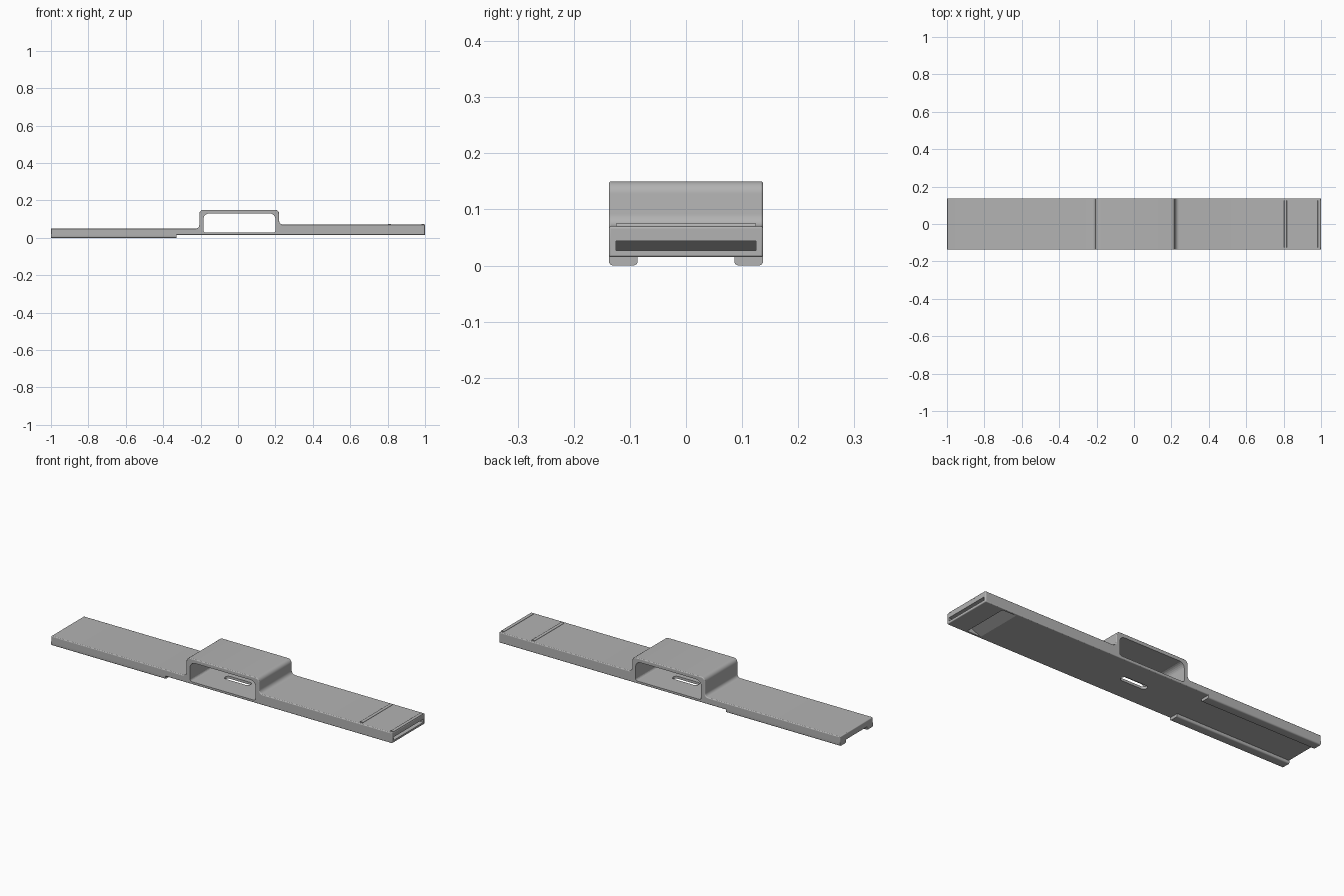
import bpy, bmesh, math
from mathutils import Vector

if "Cube" in bpy.data.objects:
    bpy.data.objects.remove(bpy.data.objects["Cube"], do_unlink=True)

grey = bpy.data.materials.new("light grey plastic")
grey.use_nodes = True
COLOUR = (0.45, 0.45, 0.45, 1)
grey.diffuse_color = COLOUR
grey.node_tree.nodes["Principled BSDF"].inputs["Base Color"].default_value = COLOUR

HALF = 0.1375


def rounded(points, steps=6):
    """Outline from (u, v, corner radius) points."""
    out, n = [], len(points)
    for i, (u, v, r) in enumerate(points):
        p = Vector((u, v))
        if r == 0:
            out.append(p)
            continue
        a = (Vector(points[i - 1][:2]) - p).normalized()
        b = (Vector(points[(i + 1) % n][:2]) - p).normalized()
        half = a.angle(b) / 2
        centre = p + (a + b).normalized() * r / math.sin(half)
        start = p + a * r / math.tan(half) - centre
        end = p + b * r / math.tan(half) - centre
        turn = start.angle_signed(end)
        for k in range(steps + 1):
            t = -turn * k / steps
            c, s = math.cos(t), math.sin(t)
            out.append(centre + Vector((start.x * c - start.y * s, start.x * s + start.y * c)))
    return out


def prism(name, points, low, high, axis="y"):
    """Extrude an outline along y (u=x, v=z), x (u=y, v=z) or z (u=x, v=y)."""
    place = {"x": lambda p, d: (d, p.x, p.y),
             "y": lambda p, d: (p.x, d, p.y),
             "z": lambda p, d: (p.x, p.y, d)}[axis]
    bm = bmesh.new()
    face = bm.faces.new([bm.verts.new(place(p, low)) for p in rounded(points)])
    moved = bmesh.ops.extrude_face_region(bm, geom=[face])["geom"]
    shift = Vector(place(Vector((0, 0)), high - low))
    bmesh.ops.translate(bm, vec=shift, verts=[g for g in moved if isinstance(g, bmesh.types.BMVert)])
    bmesh.ops.recalc_face_normals(bm, faces=bm.faces)
    mesh = bpy.data.meshes.new(name)
    bm.to_mesh(mesh)
    bm.free()
    mesh.materials.append(grey)
    obj = bpy.data.objects.new(name, mesh)
    bpy.context.collection.objects.link(obj)
    return obj


def box(u0, u1, v0, v1, r):
    return [(u0, v0, r), (u1, v0, r), (u1, v1, r), (u0, v1, r)]


def soften(obj, width):
    bevel = obj.modifiers.new("soft edges", "BEVEL")
    bevel.width, bevel.segments = width, 3
    bevel.limit_method, bevel.angle_limit = "ANGLE", math.radians(60)


def smooth(obj):
    bpy.ops.object.select_all(action="DESELECT")
    obj.select_set(True)
    bpy.context.view_layer.objects.active = obj
    bpy.ops.object.shade_smooth_by_angle(angle=math.radians(35))


# Strap body with the raised loop
body = prism("strap_body", [
    (-1, 0.015, 0), (1, 0.015, 0), (1, 0.07, 0), (0.22, 0.07, 0.022),
    (0.22, 0.15, 0.022), (-0.207, 0.15, 0.022), (-0.207, 0.05, 0.018), (-1, 0.05, 0)],
    -HALF, HALF)
soften(body, 0.004)

# Loop opening, floor slot, and end slot ramping down to the underside
cutters = [
    prism("loop_opening_cutter", [(-0.185, 0.028, 0.012), (0.2, 0.028, 0.012),
                                  (0.2, 0.13, 0.03), (-0.185, 0.13, 0.03)], -0.3, 0.3),
    prism("floor_slot_cutter", box(-0.075, 0.075, -0.018, 0.018, 0.0175), -0.05, 0.06, "z"),
    prism("end_slot_cutter", [
        (1.1, 0.027, 0), (1.1, 0.044, 0), (0.88, 0.044, 0.03), (0.785, 0.005, 0),
        (0.89, 0.005, 0), (0.89, 0.027, 0)], -0.125, 0.125),
]
for cutter in cutters:
    cut = body.modifiers.new(cutter.name, "BOOLEAN")
    cut.object, cut.operation, cut.solver = cutter, "DIFFERENCE", "EXACT"
    cutter.hide_render = True
    cutter.hide_set(True)
smooth(body)

# Guide rails under the thin end
for name, side in (("left_rail", 1), ("right_rail", -1)):
    inner, outer = sorted((side * 0.086, side * HALF))
    rail = prism(name, [(inner, 0, 0.008), (outer, 0, 0.008), (outer, 0.02, 0), (inner, 0.02, 0)],
                 -1, -0.33, "x")
    smooth(rail)

# Low ridges across the thick end
for name, x in (("inner_ridge", 0.81), ("end_ridge", 0.99)):
    ridge = prism(name, [(x - 0.008, 0.066, 0), (x + 0.008, 0.066, 0),
                         (x + 0.008, 0.075, 0.004), (x - 0.008, 0.075, 0.004)], -0.125, 0.125)
    smooth(ridge)
